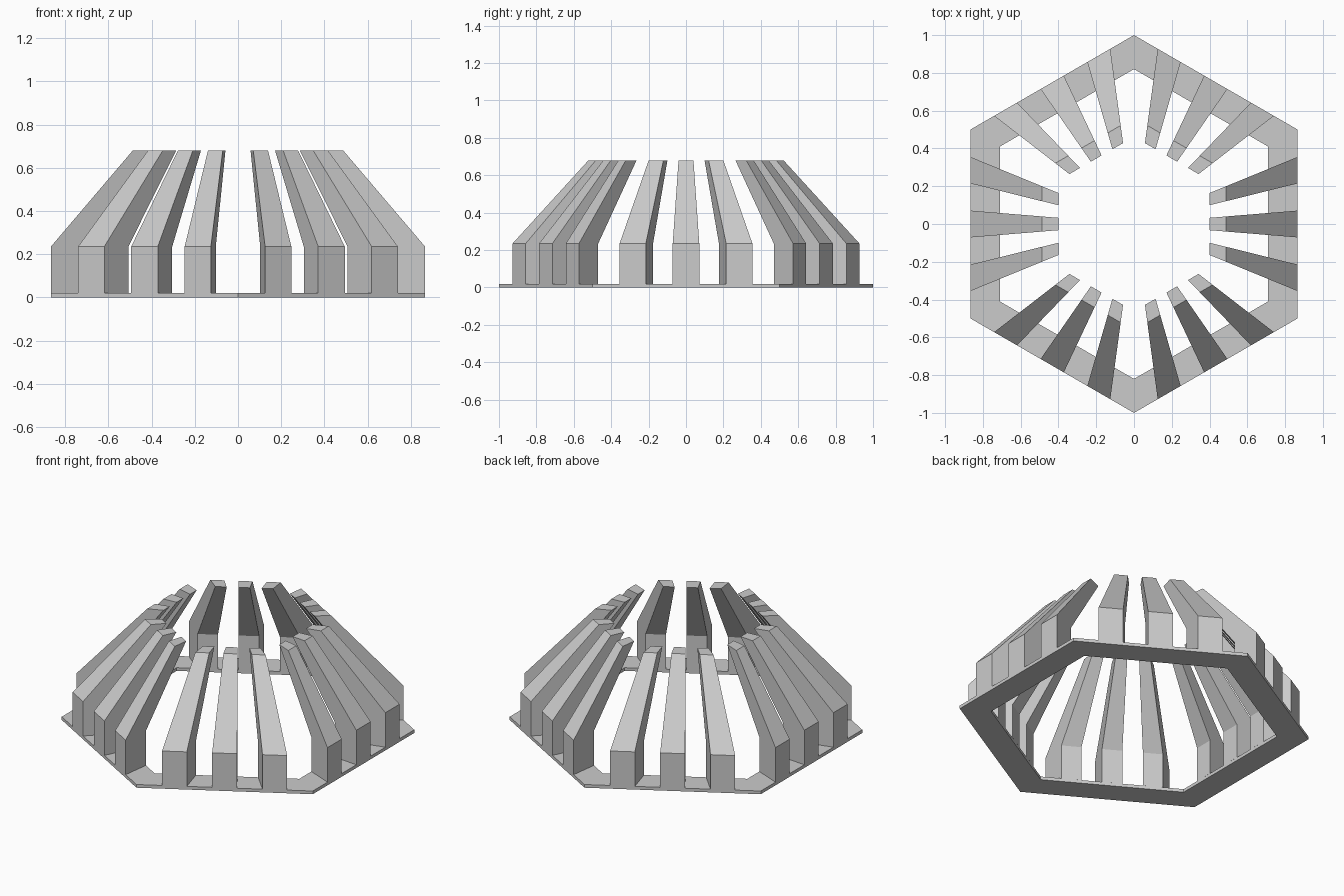
import bpy, bmesh
from math import cos, sin, pi

if "Cube" in bpy.data.objects:
    bpy.data.objects.remove(bpy.data.objects["Cube"])

APOTHEM = cos(pi / 6)


def finish(name, bm):
    bmesh.ops.recalc_face_normals(bm, faces=bm.faces)
    mesh = bpy.data.meshes.new(name)
    bm.to_mesh(mesh)
    bm.free()
    obj = bpy.data.objects.new(name, mesh)
    bpy.context.collection.objects.link(obj)
    return obj


# Flat hexagonal base ring: a closed (radius, z) section swept round six corners
bm = bmesh.new()
section = [(1.0, 0), (1.0, 0.02), (0.82, 0.02), (0.82, 0)]
loops = []
for i in range(6):
    a = pi / 2 + i * pi / 3
    loops.append([bm.verts.new((r * cos(a), r * sin(a), z)) for r, z in section])
for i in range(6):
    p, q = loops[i], loops[(i + 1) % 6]
    for j in range(4):
        k = (j + 1) % 4
        bm.faces.new((p[j], q[j], q[k], p[k]))
finish("base_ring", bm)

# Bent rib section: upright lower part, then a slope leaning inward
rib_profile = [(APOTHEM, 0.02), (APOTHEM, 0.235), (0.487, 0.68),
               (0.40, 0.68), (0.71, 0.235), (0.71, 0.02)]


def rib(name, t0, t1, angle):
    """Rib whose sides run radially, between side slopes t0 and t1."""
    bm = bmesh.new()
    sides = []
    for t in (t0, t1):
        sides.append([bm.verts.new((r * cos(angle) - r * t * sin(angle),
                                    r * sin(angle) + r * t * cos(angle), z))
                      for r, z in rib_profile])
    p, q = sides
    n = len(rib_profile)
    for j in range(n):
        k = (j + 1) % n
        bm.faces.new((p[j], p[k], q[k], q[j]))
    # Side walls split at the knee so each piece is a plain quad
    for s in sides:
        bm.faces.new((s[0], s[1], s[4], s[5]))
        bm.faces.new((s[1], s[2], s[3], s[4]))
    finish(name, bm)


# Three ribs on each of the six sides
for side in range(6):
    for label, t0, t1 in (("left", -0.41, -0.248), ("middle", -0.082, 0.082),
                          ("right", 0.248, 0.41)):
        rib(f"rib_{side + 1}_{label}", t0, t1, side * pi / 3)
